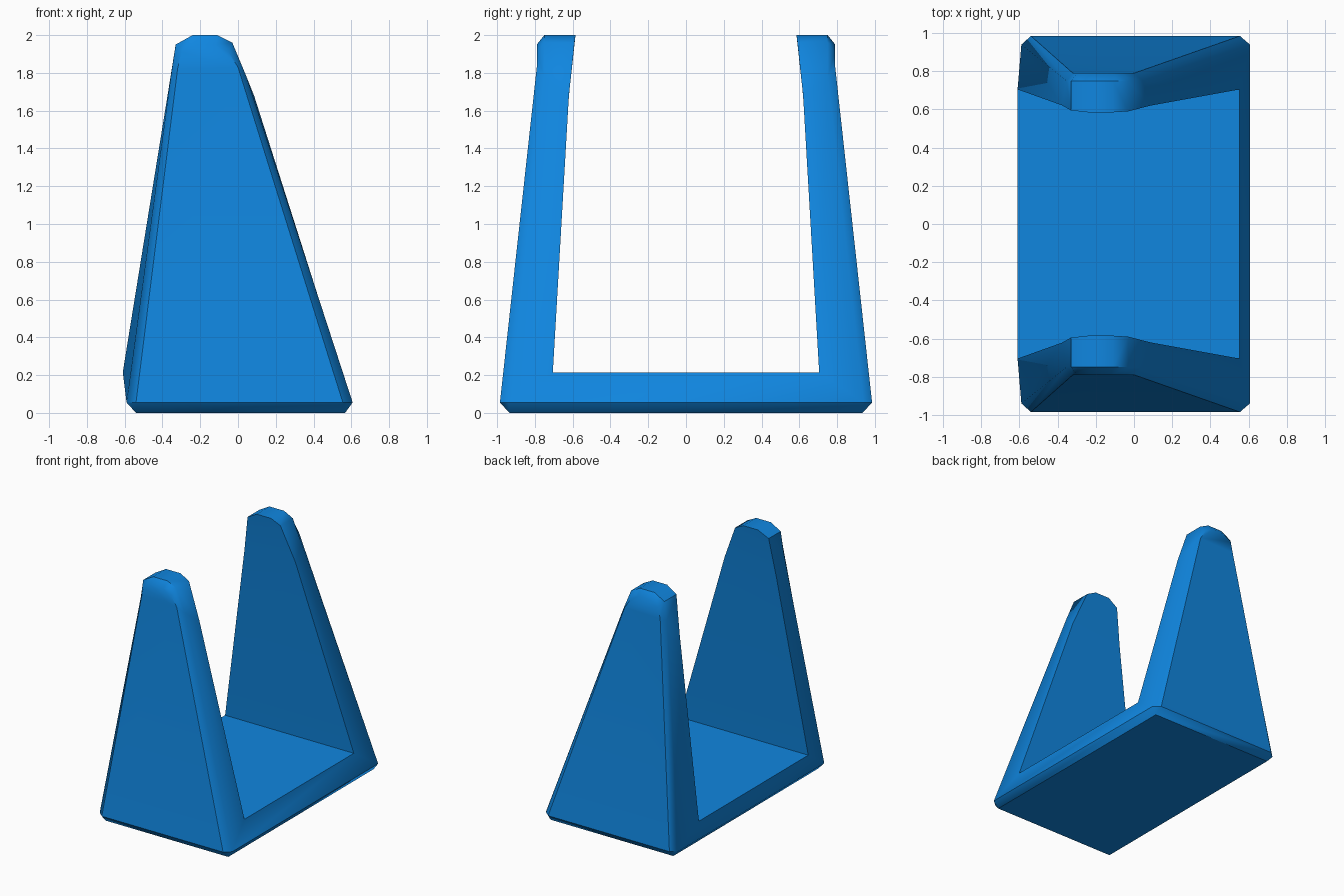
import bpy, bmesh, math

if "Cube" in bpy.data.objects:
    bpy.data.objects.remove(bpy.data.objects["Cube"])

blue = bpy.data.materials.new("bright blue")
blue.diffuse_color = (0.005, 0.238, 0.74, 1)
blue.use_nodes = True
blue.node_tree.nodes["Principled BSDF"].inputs["Base Color"].default_value = blue.diffuse_color

# Upright outlines (x, y, z), running left foot -> rounded tip -> right foot
outer = [(-.54, .985, .055), (-.32, .79, 1.82), (-.30, .79, 1.91), (-.23, .79, 1.95),
         (-.12, .79, 1.95), (-.05, .79, 1.91), (0, .79, 1.83), (.555, .985, .055)]
rim = [(-.59, .94, .055), (-.353, .75, 1.80), (-.33, .75, 1.95), (-.24, .75, 2),
       (-.11, .75, 2), (-.03, .75, 1.96), (.045, .75, 1.78), (.607, .94, .055)]
inner = [(-.61, .705, .215), (-.378, .622, 1.65), (-.33, .595, 1.95), (-.24, .585, 2),
         (-.11, .585, 2), (-.03, .59, 1.96), (.085, .62, 1.68), (.552, .705, .215)]
foot = [(-.54, .935, 0), (.567, .935, 0)]

bm = bmesh.new()


def upright(side):
    """One tapered cheek with chamfered rim; returns its foot vertices."""
    a, b, c, d = ([bm.verts.new((x, y * side, z)) for x, y, z in loop]
                  for loop in (outer, rim, inner, foot))
    for p, q in ((a, b), (b, c)):
        for i in range(7):
            bm.faces.new((p[i], p[i + 1], q[i + 1], q[i]))
    # broad faces: straight lower part and rounded tip
    for p in (a, c):
        bm.faces.new((p[0], p[1], p[6], p[7]))
        bm.faces.new(p[1:7])
    # bottom chamfer and its corners
    bm.faces.new((a[0], a[7], d[1], d[0]))
    bm.faces.new((a[0], b[0], d[0]))
    bm.faces.new((a[7], b[7], d[1]))
    # section of the base plate, in order around it
    return [c[0], b[0], d[0], d[1], b[7], c[7]]


# Base plate joins the two uprights
front, back = upright(-1), upright(1)
for i in range(6):
    j = (i + 1) % 6
    bm.faces.new((front[i], front[j], back[j], back[i]))

bmesh.ops.recalc_face_normals(bm, faces=bm.faces)
mesh = bpy.data.meshes.new("cradle_bracket")
bm.to_mesh(mesh)
bm.free()
mesh.materials.append(blue)
bracket = bpy.data.objects.new("cradle_bracket", mesh)
bpy.context.collection.objects.link(bracket)

# Smooth only the shallow folds around the tip
bpy.context.view_layer.objects.active = bracket
bracket.select_set(True)
bpy.ops.object.shade_smooth_by_angle(angle=math.radians(42))
